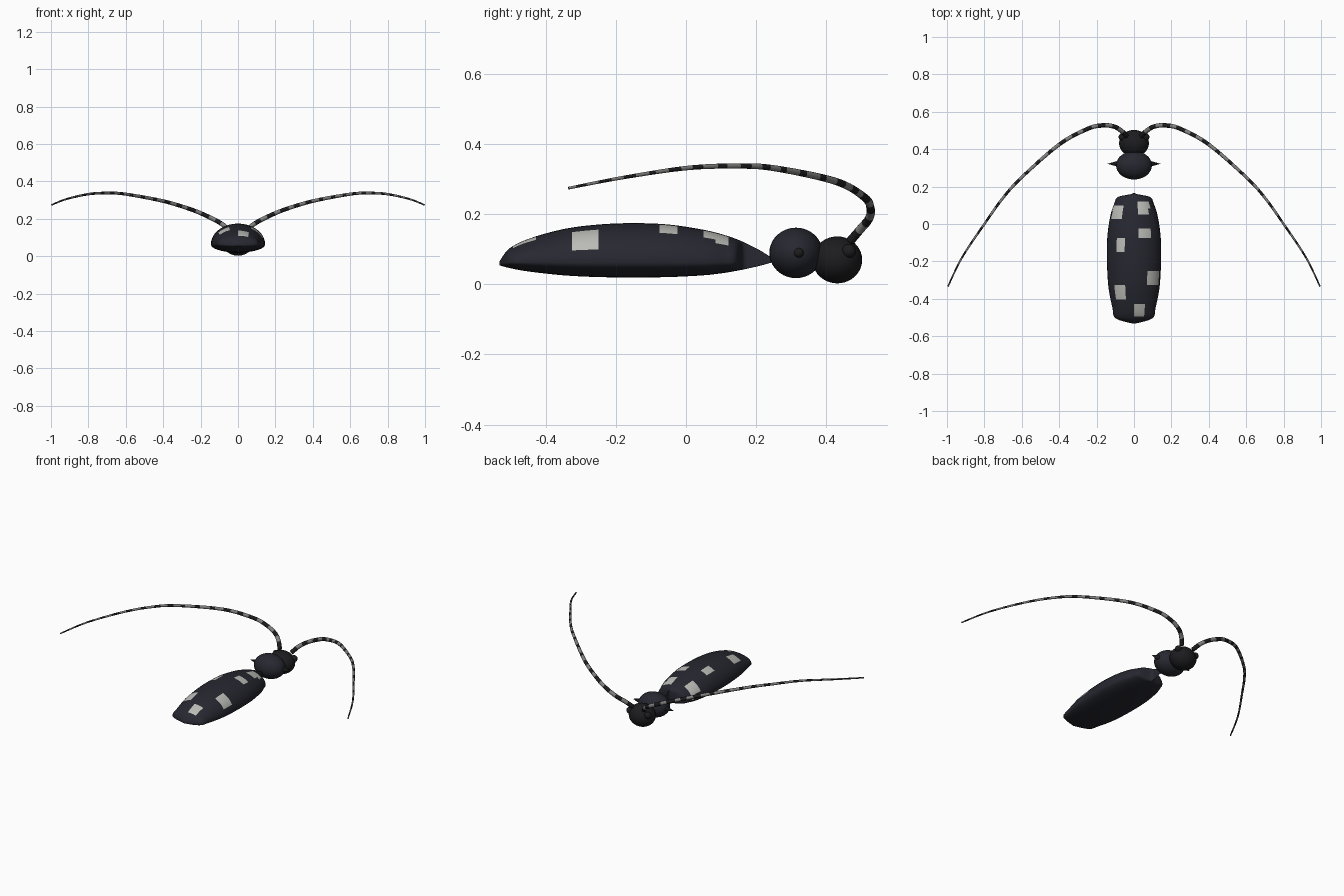
import bpy, bmesh, math
from mathutils import Vector

if "Cube" in bpy.data.objects:
    bpy.data.objects.remove(bpy.data.objects["Cube"])


def material(name, rgb):
    m = bpy.data.materials.new(name)
    m.diffuse_color = (*rgb, 1)
    m.use_nodes = True
    m.node_tree.nodes["Principled BSDF"].inputs["Base Color"].default_value = m.diffuse_color
    return m


SHELL = material("shell_navy", (0.02, 0.021, 0.03))
BLACK = material("black", (0.012, 0.012, 0.014))
SPOT = material("pale_spot", (0.5, 0.5, 0.47))
GREY = material("band_grey", (0.22, 0.22, 0.21))


def spline(points, steps):
    """Catmull-Rom through points of any dimension."""
    pts = [points[0]] + list(points) + [points[-1]]
    out = []
    for i in range(1, len(pts) - 2):
        for s in range(steps):
            t = s / steps
            out.append([0.5 * (2 * b + (c - a) * t + (2 * a - 5 * b + 4 * c - d) * t * t
                               + (3 * b - a - 3 * c + d) * t ** 3)
                        for a, b, c, d in zip(*pts[i - 1:i + 3])])
    out.append(list(points[-1]))
    return out


def loft(name, rings, mats, pick):
    """Skin closed rings; pick(ring index, face centre) gives the material slot."""
    bm = bmesh.new()
    vs = [[bm.verts.new(p) for p in r] for r in rings]
    n = len(rings[0])
    for k in range(len(vs) - 1):
        for j in range(n):
            f = bm.faces.new((vs[k][j], vs[k][(j + 1) % n],
                              vs[k + 1][(j + 1) % n], vs[k + 1][j]))
            f.material_index = pick(k, f.calc_center_median())
    bm.faces.new(vs[0][::-1])
    bm.faces.new(vs[-1])
    bmesh.ops.recalc_face_normals(bm, faces=bm.faces)
    me = bpy.data.meshes.new(name)
    bm.to_mesh(me)
    bm.free()
    for m in mats:
        me.materials.append(m)
    me.polygons.foreach_set("use_smooth", [True] * len(me.polygons))
    ob = bpy.data.objects.new(name, me)
    bpy.context.collection.objects.link(ob)
    return ob


def ball(name, loc, scale, mat):
    bpy.ops.mesh.primitive_uv_sphere_add(segments=32, ring_count=20, radius=1, location=loc)
    ob = bpy.context.object
    ob.name = name
    ob.scale = scale
    ob.data.materials.append(mat)
    bpy.ops.object.shade_smooth()
    return ob


# wing case: y, half width, top z, bottom z (pinched to a thin keel at the front)
profile = [(-0.533, 0.004, 0.065, 0.055), (-0.505, 0.098, 0.102, 0.047),
           (-0.45, 0.115, 0.130, 0.037), (-0.35, 0.135, 0.158, 0.026),
           (-0.25, 0.143, 0.171, 0.021), (-0.15, 0.145, 0.175, 0.020),
           (-0.05, 0.141, 0.171, 0.021), (0.05, 0.125, 0.156, 0.026),
           (0.11, 0.105, 0.141, 0.033), (0.145, 0.085, 0.129, 0.039),
           (0.166, 0.001, 0.120, 0.043), (0.21, 0.001, 0.098, 0.053),
           (0.254, 0.001, 0.070, 0.065)]
rings = []
for y, w, top, bot in spline(profile, 4):
    w = max(w, 0.001)
    mid = bot + (top - bot) * 0.28
    ring = []
    for j in range(36):
        a = 2 * math.pi * j / 36
        s = math.sin(a)
        ring.append((w * math.cos(a), y, mid + s * ((top - mid) if s > 0 else (mid - bot))))
    rings.append(ring)

spots = [(-0.085, 0.06), (0.05, 0.085), (0.065, -0.045), (-0.07, -0.11),
         (0.1, -0.285), (-0.07, -0.37), (0.03, -0.46)]


def spot_slot(k, c):
    near = any(abs(c.x - x) < 0.03 and abs(c.y - y) < 0.033 for x, y in spots)
    return 1 if near and c.z > 0.07 else 0


loft("wing_case", rings, [SHELL, SPOT], spot_slot)

# thorax and head
ball("thorax", (0, 0.314, 0.09), (0.096, 0.076, 0.072), SHELL)
ball("head", (0, 0.432, 0.07), (0.08, 0.071, 0.067), BLACK)

# antennae: tapering banded tubes
path = [(0.04, 0.47, 0.125), (0.07, 0.5, 0.16), (0.11, 0.522, 0.187), (0.17, 0.527, 0.217),
        (0.25, 0.508, 0.25), (0.4, 0.425, 0.295), (0.6, 0.25, 0.332), (0.7, 0.14, 0.338),
        (0.8, 0.0, 0.332), (0.92, -0.18, 0.305), (0.995, -0.335, 0.275)]
line = [Vector(p) for p in spline(path, 10)]
lengths = [0.0]
for p, q in zip(line, line[1:]):
    lengths.append(lengths[-1] + (q - p).length)

for side, label in ((1, "right"), (-1, "left")):
    rings = []
    for i, p in enumerate(line):
        tan = (line[min(i + 1, len(line) - 1)] - line[max(i - 1, 0)]).normalized()
        u = tan.cross(Vector((0.6, 0.6, -0.8))).normalized()
        v = tan.cross(u)
        r = 0.013 - 0.009 * lengths[i] / lengths[-1]
        ring = [p + r * (math.cos(a) * u + math.sin(a) * v)
                for a in (2 * math.pi * j / 10 for j in range(10))]
        rings.append([(side * q.x, q.y, q.z) for q in ring])
    loft(label + "_antenna", rings, [BLACK, GREY],
         lambda k, c: int(lengths[k] / 0.04) % 2)

    # eye and thorax spine
    ball(label + "_eye", (side * 0.062, 0.465, 0.095), (0.02, 0.02, 0.02), BLACK)
    bpy.ops.mesh.primitive_cone_add(vertices=12, radius1=0.017, radius2=0, depth=0.06,
                                    location=(side * 0.112, 0.322, 0.09),
                                    rotation=(0, side * math.pi / 2, 0))
    spine = bpy.context.object
    spine.name = label + "_spine"
    spine.data.materials.append(BLACK)
    bpy.ops.object.shade_smooth_by_angle()
